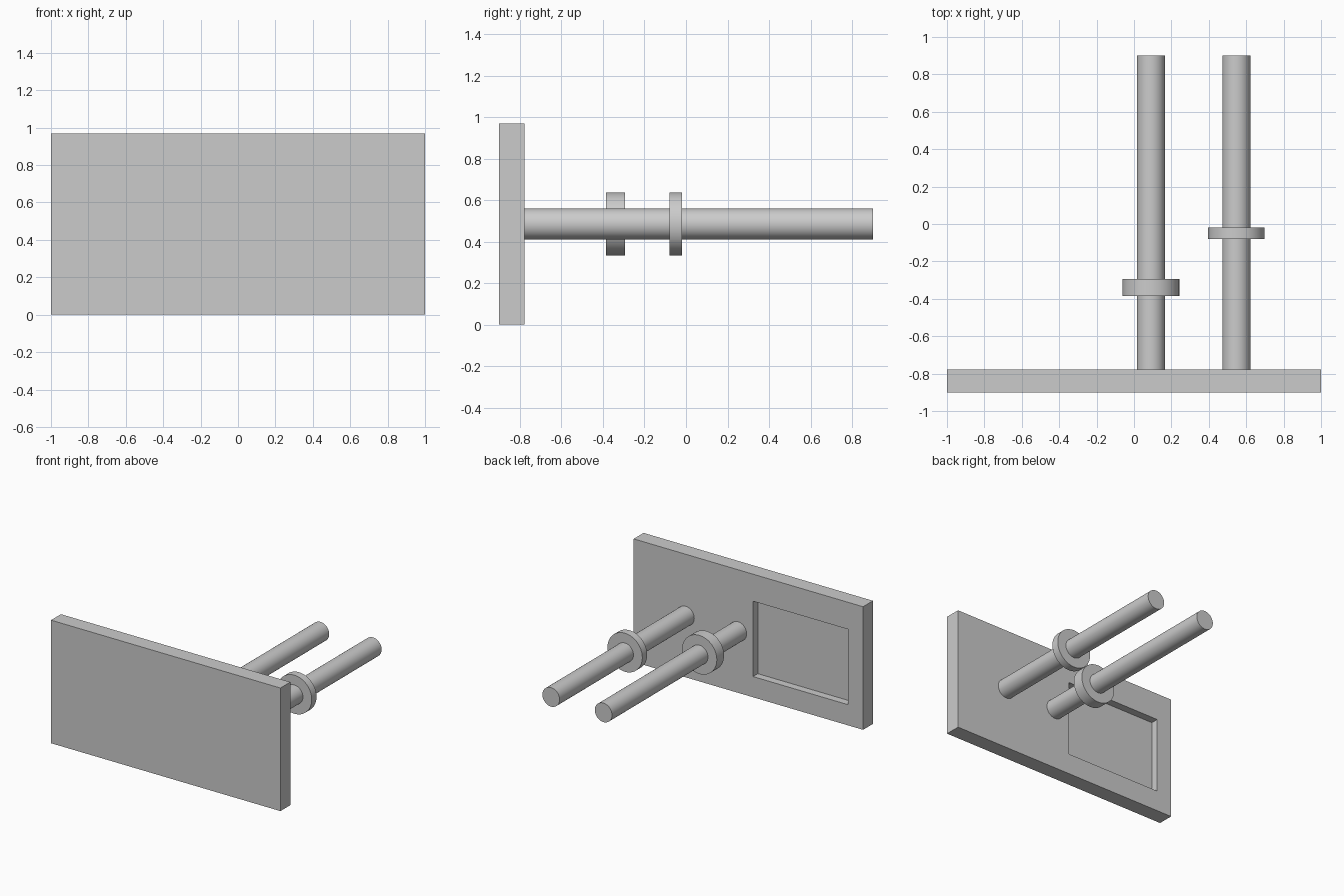
import bpy
import bmesh
import math
from mathutils import Matrix, Vector

cube = bpy.data.objects.get("Cube")
if cube:
    bpy.data.objects.remove(cube, do_unlink=True)

grey = bpy.data.materials.new("plain grey")
grey.use_nodes = True
colour = (0.6, 0.6, 0.6, 1)
grey.diffuse_color = colour
grey.node_tree.nodes["Principled BSDF"].inputs["Base Color"].default_value = colour

HEIGHT = 0.97
FRONT, BACK, ROD_END = -0.9, -0.777, 0.9
AXIS_Z = HEIGHT / 2


def finish(bm, name):
    bmesh.ops.recalc_face_normals(bm, faces=bm.faces)
    mesh = bpy.data.meshes.new(name)
    bm.to_mesh(mesh)
    bm.free()
    mesh.materials.append(grey)
    obj = bpy.data.objects.new(name, mesh)
    bpy.context.collection.objects.link(obj)
    return obj


def cylinder(name, x, y0, y1, radius):
    """Capped cylinder lying along y, with smooth sides."""
    bm = bmesh.new()
    place = Matrix.Translation((x, (y0 + y1) / 2, AXIS_Z)) @ Matrix.Rotation(math.pi / 2, 4, "X")
    bmesh.ops.create_cone(bm, cap_ends=True, segments=64, radius1=radius,
                          radius2=radius, depth=y1 - y0, matrix=place)
    obj = finish(bm, name)
    bpy.ops.object.select_all(action="DESELECT")
    obj.select_set(True)
    bpy.context.view_layer.objects.active = obj
    bpy.ops.object.shade_smooth_by_angle(angle=math.radians(40))


# Upright plate with a rectangular pocket sunk into its back
bm = bmesh.new()
bmesh.ops.create_cube(bm, size=1)
bmesh.ops.scale(bm, vec=(2, BACK - FRONT, HEIGHT), verts=bm.verts)
bmesh.ops.translate(bm, vec=(0, (FRONT + BACK) / 2, AXIS_Z), verts=bm.verts)
bm.normal_update()
pocket = max(bm.faces, key=lambda f: f.calc_center_median().y)
bmesh.ops.inset_individual(bm, faces=[pocket], thickness=0.1)
for v in pocket.verts:
    v.co.x = -0.04 if v.co.x > 0 else -0.87
    v.co.z = 0.757 if v.co.z > AXIS_Z else 0.163
floor = bmesh.ops.extrude_discrete_faces(bm, faces=[pocket])["faces"][0]
bmesh.ops.translate(bm, vec=Vector((0, -0.06, 0)), verts=floor.verts)
finish(bm, "back_plate")

# Two rods, each carrying a collar: side, x, collar start, collar end
for side, x, start, end in (("inner", 0.09, -0.385, -0.295),
                            ("outer", 0.547, -0.08, -0.02)):
    cylinder(side + "_rod", x, BACK, ROD_END, 0.075)
    cylinder(side + "_collar", x, start, end, 0.152)
